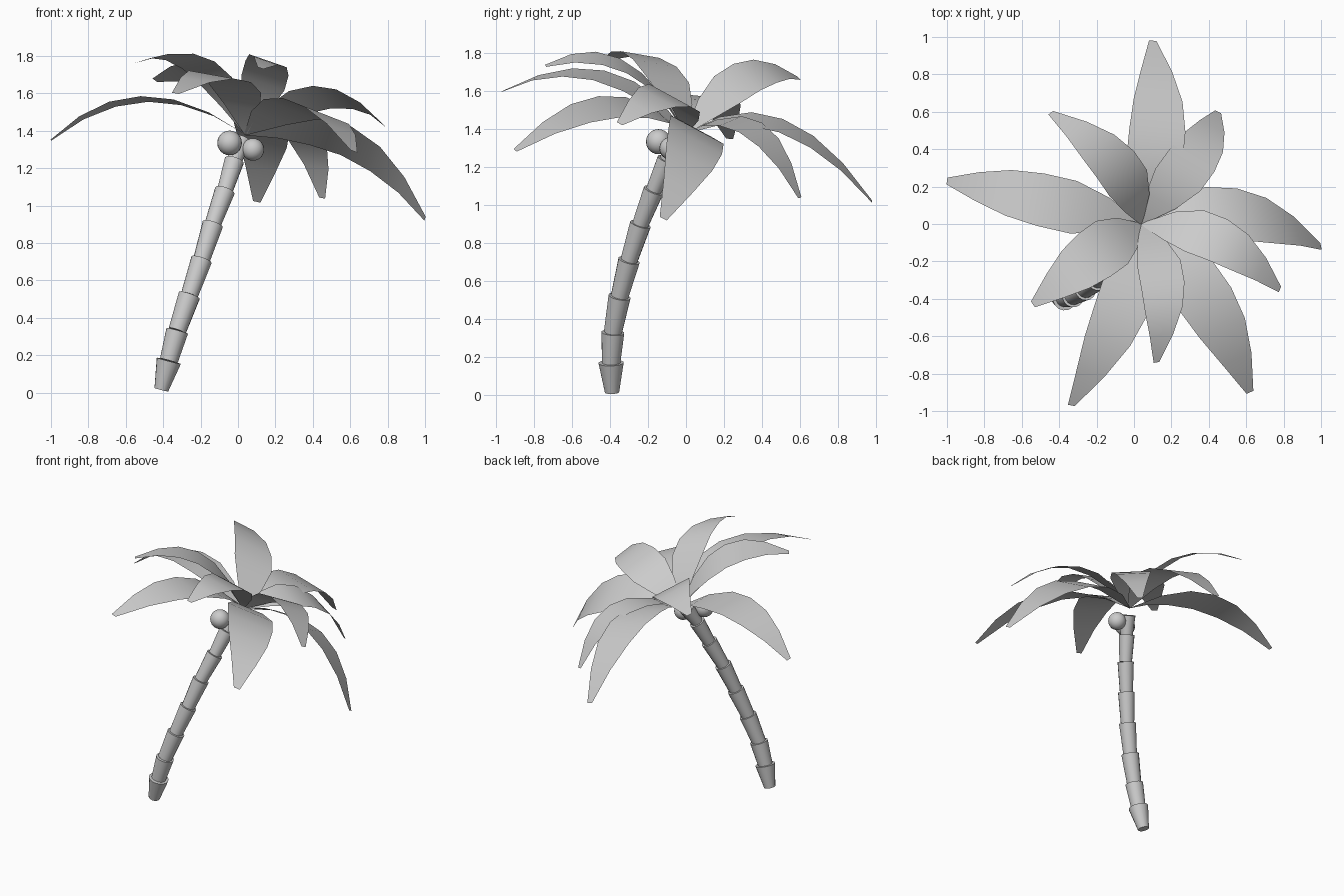
import bpy
import bmesh
from mathutils import Vector

default_cube = bpy.data.objects.get("Cube")
if default_cube:
    bpy.data.objects.remove(default_cube, do_unlink=True)

# One plain grey for the whole tree
grey = bpy.data.materials.new("plain grey")
grey.use_nodes = True
colour = (0.6, 0.6, 0.6, 1)
grey.diffuse_color = colour
grey.node_tree.nodes["Principled BSDF"].inputs["Base Color"].default_value = colour


def make_object(name, bm):
    mesh = bpy.data.meshes.new(name)
    bm.to_mesh(mesh)
    bm.free()
    mesh.materials.append(grey)
    obj = bpy.data.objects.new(name, mesh)
    bpy.context.collection.objects.link(obj)
    bpy.ops.object.select_all(action="DESELECT")
    obj.select_set(True)
    bpy.context.view_layer.objects.active = obj
    bpy.ops.object.shade_smooth_by_angle()
    return obj


def trunk_segment(name, start, end, bottom_radius, top_radius):
    start, end = Vector(start), Vector(end)
    axis = end - start
    bm = bmesh.new()
    bmesh.ops.create_cone(bm, cap_ends=True, segments=16, radius1=bottom_radius,
                          radius2=top_radius, depth=axis.length)
    bm.transform(axis.to_track_quat("Z", "Y").to_matrix().to_4x4())
    bmesh.ops.translate(bm, verts=bm.verts, vec=(start + end) / 2)
    make_object(name, bm)


def coconut(name, centre, radius):
    bm = bmesh.new()
    bmesh.ops.create_uvsphere(bm, u_segments=20, v_segments=12, radius=radius)
    bmesh.ops.translate(bm, verts=bm.verts, vec=centre)
    make_object(name, bm)


CROWN = Vector((0.04, 0, 1.38))
LEAF_WIDTHS = (0.05, 0.67, 1, 1, 0.87, 0.55, 0.13)


def leaf(name, middle, tip, half_width):
    """Flat blade along an arc from the crown, through middle, to tip."""
    middle, tip, side = Vector(middle), Vector(tip), Vector(half_width)
    control = middle * 2 - (CROWN + tip) / 2
    # Keep the blade upward facing
    if (tip - CROWN).cross(side).z < 0:
        side = -side
    bm = bmesh.new()
    previous = None
    for i, width in enumerate(LEAF_WIDTHS):
        t = i / (len(LEAF_WIDTHS) - 1)
        point = CROWN * (1 - t) ** 2 + control * 2 * t * (1 - t) + tip * t * t
        pair = [bm.verts.new(point - side * width), bm.verts.new(point + side * width)]
        if previous:
            bm.faces.new((previous[0], pair[0], pair[1], previous[1]))
        previous = pair
    make_object(name, bm)


# Leaning trunk of stacked, flared segments
trunk_path = [
    (-0.41, -0.39, 0.015), (-0.37, -0.395, 0.17), (-0.325, -0.385, 0.33),
    (-0.26, -0.35, 0.52), (-0.195, -0.3, 0.71), (-0.135, -0.24, 0.9),
    (-0.07, -0.17, 1.08), (-0.02, -0.1, 1.24), (0.02, -0.04, 1.35),
]
for i, (start, end) in enumerate(zip(trunk_path, trunk_path[1:])):
    flare = 0.067 if i == 0 else 0.062 - 0.0015 * i
    foot = 0.038 if i == 0 else 0.051 - 0.0015 * i
    trunk_segment(f"trunk_segment_{i + 1}", start, end, foot, flare)

# Coconuts under the crown
coconut("coconut_left", (0.08, -0.08, 1.3), 0.06)
coconut("coconut_right", (-0.045, -0.145, 1.335), 0.066)

# Leaves: middle, tip, half width
leaf("leaf_right", (-0.5, 0.13, 1.57), (-1, 0.23, 1.35), (0.02, 0.14, -0.015))
leaf("leaf_back_right", (-0.1, 0.32, 1.675), (-0.445, 0.595, 1.67), (0.1, 0.07, -0.07))
leaf("leaf_back", (0.125, 0.5, 1.42), (0.1, 0.98, 1.02), (0.15, -0.01, -0.035))
leaf("leaf_back_left", (0.31, 0.34, 1.41), (0.45, 0.6, 1.04), (0.12, -0.06, -0.025))
leaf("leaf_left", (0.58, 0.05, 1.345), (1, -0.12, 0.93), (-0.03, 0.14, -0.075))
leaf("leaf_left_upper", (0.45, -0.085, 1.58), (0.78, -0.35, 1.43), (0.05, 0.11, -0.06))
leaf("leaf_front_left", (0.38, -0.4, 1.52), (0.62, -0.9, 1.29), (0.14, 0.06, -0.055))
leaf("leaf_front_upper", (0.155, -0.33, 1.735), (0.12, -0.74, 1.735), (0.115, 0.02, -0.04))
leaf("leaf_front", (-0.07, -0.46, 1.685), (-0.335, -0.97, 1.6), (-0.14, 0.03, 0.025))
leaf("leaf_front_right", (-0.21, -0.165, 1.75), (-0.54, -0.43, 1.765), (-0.085, 0.115, -0.02))
